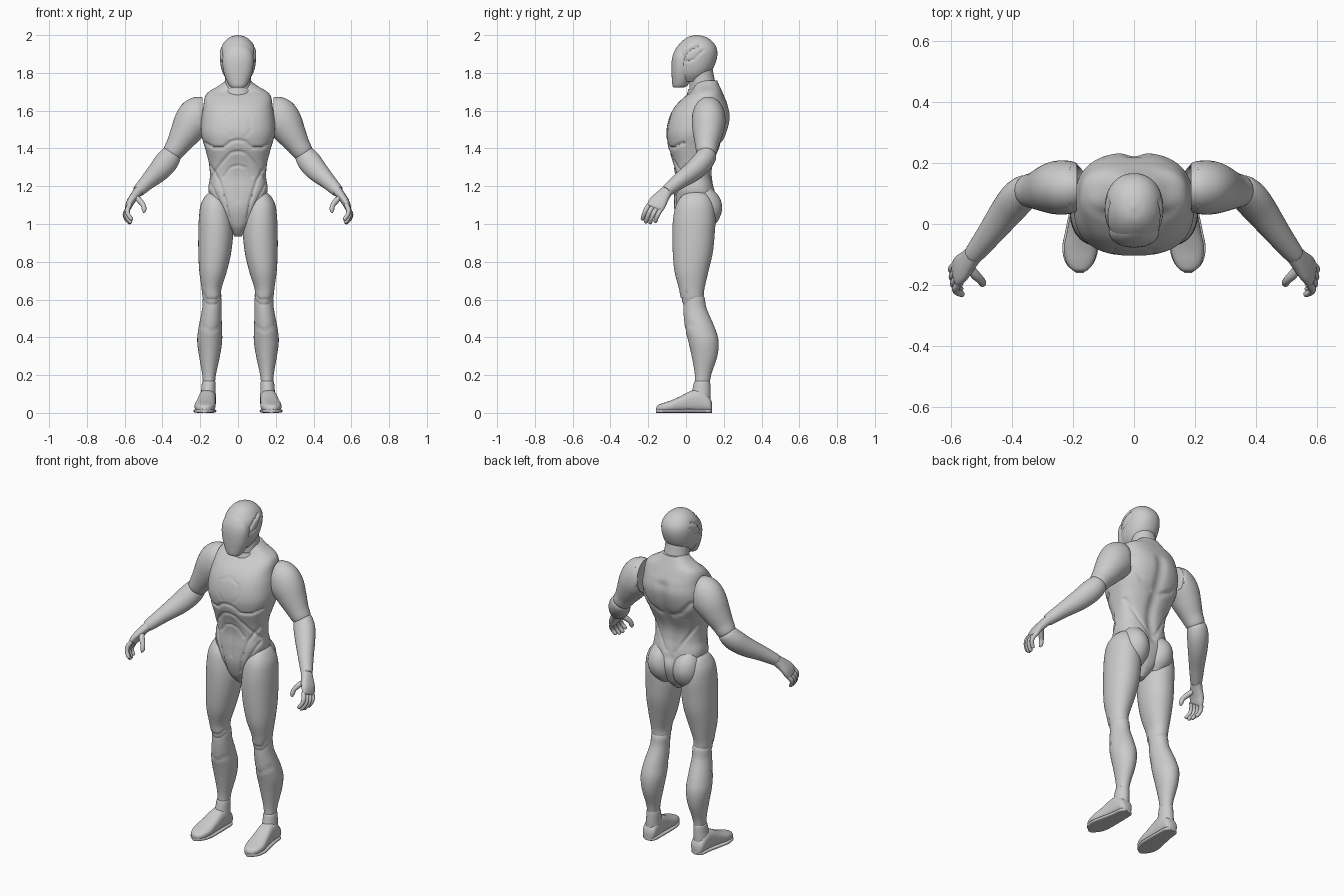
import bpy, bmesh, math
from mathutils import Vector, Matrix


def spline(secs, sub):
    """Catmull-Rom interpolation of section tuples."""
    out, last = [], len(secs) - 1
    for i in range(last):
        p0, p1, p2, p3 = (secs[min(max(i + k, 0), last)] for k in (-1, 0, 1, 2))
        for s in range(sub):
            t = s / sub
            out.append([0.5 * (2 * b + (c - a) * t + (2 * a - 5 * b + 4 * c - d) * t * t
                        + (3 * b - a - 3 * c + d) * t ** 3) for a, b, c, d in zip(p0, p1, p2, p3)])
    return out + [list(secs[-1])]


def line_dist(p, line):
    best = 9
    for a, b in zip(line, line[1:]):
        a, b = Vector(a), Vector(b)
        d = b - a
        t = min(max((p - a).dot(d) / d.length_squared, 0), 1)
        best = min(best, (p - a - d * t).length)
    return best


def loft(name, secs, axis=None, n=2.0, seg=32, sub=6, mirror=False, grooves=()):
    """Sections (x, y, z, a, b); axis 'z' = level rings, 'y' = upright rings, None = follow path."""
    rows = spline(secs, sub)
    bm = bmesh.new()
    rings = []
    for i, (x, y, z, a, b) in enumerate(rows):
        c = Vector((x, y, z))
        if axis == 'z':
            u, v = Vector((1, 0, 0)), Vector((0, 1, 0))
        elif axis == 'y':
            u, v = Vector((1, 0, 0)), Vector((0, 0, 1))
        else:
            t = (Vector(rows[min(i + 1, len(rows) - 1)][:3]) - Vector(rows[max(i - 1, 0)][:3])).normalized()
            v = Vector((0, 1, 0))
            v = (v - t * v.dot(t)).normalized()
            u = t.cross(v)
        ring = []
        for k in range(seg):
            th = 2 * math.pi * k / seg
            cs, sn = math.cos(th), math.sin(th)
            ring.append(bm.verts.new(c + u * max(a, .002) * math.copysign(abs(cs) ** (2 / n), cs)
                                     + v * max(b, .002) * math.copysign(abs(sn) ** (2 / n), sn)))
        rings.append(ring)
    for r, s in zip(rings, rings[1:]):
        for k in range(seg):
            bm.faces.new((r[k], r[(k + 1) % seg], s[(k + 1) % seg], s[k]))
    bm.faces.new(rings[0])
    bm.faces.new(rings[-1])
    bmesh.ops.recalc_face_normals(bm, faces=bm.faces)
    bm.normal_update()
    # carved lines: side 'front', 'back' or 'flank'
    moves = []
    for v in bm.verts:
        for side, width, depth, line in grooves:
            nr = v.normal.copy()
            facing = {'front': -nr.y, 'back': nr.y, 'flank': abs(nr.x)}[side]
            if facing > .25:
                p = Vector((v.co.y if side == 'flank' else abs(v.co.x), v.co.z))
                d = line_dist(p, line)
                if d < 3 * width:
                    moves.append((v, nr * -depth * math.exp(-(d / width) ** 2)))
    for v, m in moves:
        v.co += m
    me = bpy.data.meshes.new(name)
    bm.to_mesh(me)
    bm.free()
    ob = bpy.data.objects.new(name, me)
    bpy.context.collection.objects.link(ob)
    if mirror:
        ob.modifiers.new("Mirror", 'MIRROR').use_mirror_merge = False
    return ob


def levels(rows):
    """(z, half width, front y, back y) -> loft sections."""
    return [(0, (f + b) / 2, z, w, (b - f) / 2) for z, w, f, b in rows]


# Torso with pectoral, abdominal, hip and back lines
loft("torso", levels([
    (.935, .02, .01, .08), (.96, .035, -.015, .11), (1.0, .065, -.04, .14), (1.08, .112, -.062, .165),
    (1.17, .155, -.062, .155), (1.25, .149, -.058, .14), (1.32, .154, -.068, .145),
    (1.40, .174, -.092, .178), (1.48, .196, -.104, .215), (1.56, .194, -.09, .234),
    (1.62, .184, -.06, .225), (1.67, .176, -.012, .205), (1.70, .155, .025, .192),
    (1.73, .105, .04, .178), (1.76, .065, .05, .165)]), 'z', n=2.5, seg=128, sub=12, grooves=[
        ('front', .007, .008, [(0, 1.445), (.04, 1.435), (.075, 1.405), (.13, 1.405), (.18, 1.43)]),
        ('front', .007, .007, [(0, 1.385), (.04, 1.375), (.09, 1.32), (.13, 1.27), (.15, 1.24)]),
        ('front', .006, .005, [(0, 1.31), (.04, 1.30), (.075, 1.25)]),
        ('front', .007, .006, [(.15, 1.31), (.10, 1.23), (.065, 1.12), (.05, 1.03)]),
        ('front', .006, .005, [(.155, 1.23), (.11, 1.14), (.07, 1.05)]),
        ('front', .006, .004, [(0, 1.38), (0, 1.12)]),
        ('front', .005, .003, [(.035, 1.46), (.07, 1.5), (.06, 1.57), (0, 1.6)]),
        ('back', .03, .013, [(0, 1.15), (0, 1.6)]),
        ('back', .012, .007, [(.04, 1.42), (.10, 1.45), (.16, 1.52)]),
        ('back', .008, .006, [(.15, 1.36), (.09, 1.27), (.03, 1.18)])])

# Buttocks
loft("buttock", [(.085, .09, 1.19, .045, .045), (.085, .1, 1.14, .068, .078), (.083, .103, 1.08, .078, .088),
                 (.078, .095, 1.02, .07, .076), (.07, .085, .975, .035, .045)], 'z', mirror=True)

# Neck and collar
loft("neck", [(0, .105, 1.66, .09, .085), (0, .098, 1.70, .076, .08), (0, .085, 1.76, .07, .068),
              (0, .07, 1.86, .068, .065)], 'z')
loft("collar", [(0, .085, 1.655, .085, .08), (0, .088, 1.685, .085, .083), (0, .09, 1.715, .077, .077)], 'z')

# Head: skull and face mask
slit = [(-.03, 1.83), (-.015, 1.88), (.02, 1.92), (.07, 1.945)]
slit2 = [(.0, 1.86), (.04, 1.87), (.09, 1.92)]
loft("skull", levels([
    (1.755, .05, -.04, .085), (1.79, .076, -.06, .12), (1.83, .09, -.068, .147), (1.88, .096, -.068, .164),
    (1.92, .094, -.056, .165), (1.95, .082, -.036, .153), (1.975, .062, -.012, .13),
    (1.992, .036, .015, .10), (2.0, .004, .05, .062)]), 'z', n=2.15, seg=80, sub=9,
     grooves=[('flank', .006, .009, slit), ('flank', .005, .006, slit2)])
loft("face_mask", levels([
    (1.723, .036, -.066, -.01), (1.735, .048, -.072, .01), (1.77, .065, -.075, .025), (1.81, .077, -.077, .03),
    (1.86, .083, -.076, .035), (1.90, .078, -.068, .035), (1.935, .06, -.05, .035),
    (1.96, .03, -.028, .035)]), 'z', n=2.2, seg=48)

# Arms
loft("upper_arm", [
    (.186, .12, 1.572, .096, .076), (.196, .12, 1.571, .104, .083), (.22, .12, 1.563, .104, .088),
    (.25, .119, 1.527, .096, .088), (.283, .115, 1.475, .08, .078), (.32, .11, 1.417, .062, .062),
    (.348, .11, 1.375, .052, .052), (.358, .11, 1.36, .035, .035)], seg=40, mirror=True)
loft("forearm", [
    (.338, .128, 1.388, .034, .034), (.35, .115, 1.37, .053, .05), (.38, .087, 1.328, .062, .056),
    (.42, .038, 1.28, .057, .052), (.475, -.035, 1.227, .043, .042), (.522, -.095, 1.18, .033, .033),
    (.53, -.105, 1.172, .028, .028)], mirror=True)

# Hands: palm, thumb and four fingers
loft("palm", [(.518, -.09, 1.185, .026, .029), (.542, -.118, 1.155, .024, .036), (.567, -.145, 1.12, .021, .046),
              (.58, -.162, 1.092, .017, .046), (.583, -.168, 1.082, .01, .038)], n=2.4, mirror=True)
loft("thumb", [(.545, -.135, 1.15, .012, .014), (.522, -.165, 1.125, .015, .016), (.502, -.185, 1.1, .013, .013),
               (.497, -.195, 1.075, .012, .012), (.5, -.2, 1.06, .004, .004)], seg=16, sub=4, mirror=True)
spread = Vector((.22, .9, -.38))
for i, (label, ln) in enumerate(zip(("index", "middle", "ring", "little"), (.95, 1.03, .97, .8))):
    k = Vector((.578, -.163, 1.092)) + spread * (i - 1.5) * .023
    pts = [((0, 0, 0), .012), ((.015, -.018, -.03), .0125), ((.011, -.03, -.058), .011),
           ((-.006, -.038, -.083), .010), ((-.01, -.04, -.09), .004)]
    loft(label + "_finger", [(*(k + Vector(p) * ln), r, r) for p, r in pts], seg=16, sub=4, mirror=True)

# Legs
loft("thigh", [
    (.13, .05, 1.175, .012, .03), (.127, .05, 1.15, .045, .07), (.121, .047, 1.10, .077, .1),
    (.119, .044, 1.03, .088, .112), (.118, .04, .95, .092, .112), (.123, .036, .85, .087, .106),
    (.132, .029, .75, .073, .09), (.14, .03, .66, .053, .068), (.138, .032, .61, .049, .06),
    (.138, .03, .575, .036, .045)], 'z', n=2.1, seg=48, mirror=True,
     grooves=[('front', .006, .005, [(.085, .63), (.11, .6), (.17, .6), (.19, .64)])])
loft("shin", [
    (.138, .045, .65, .025, .03), (.137, .045, .61, .048, .053), (.139, .048, .55, .051, .062),
    (.147, .074, .45, .062, .079), (.15, .092, .38, .066, .08), (.151, .098, .3, .055, .068),
    (.153, .09, .2, .036, .043), (.155, .083, .12, .03, .039), (.156, .082, .07, .03, .04)],
    'z', seg=48, mirror=True,
    grooves=[('front', .006, .005, [(.09, .46), (.14, .43), (.2, .47)])])

# Feet: ankle cuff, shoe and sole
loft("ankle_cuff", [(.155, .086, .17, .031, .037), (.155, .085, .16, .036, .043), (.157, .08, .11, .039, .05),
                    (.16, .07, .06, .044, .06)], 'z', mirror=True)
loft("foot", [(cx, y, h / 2 + .006, w, h / 2) for y, cx, w, h in (
    (.138, .16, .02, .045), (.125, .16, .038, .075), (.08, .161, .044, .115), (.03, .164, .046, .112),
    (-.03, .17, .051, .082), (-.08, .175, .055, .06), (-.125, .177, .045, .045), (-.15, .177, .026, .034),
    (-.158, .177, .008, .02))], 'y', n=2.6, mirror=True)
loft("sole", [(cx, y, .01, w, .01) for y, cx, w in (
    (.137, .16, .018), (.12, .16, .04), (.06, .162, .046), (-.02, .17, .055), (-.08, .176, .059),
    (-.13, .178, .045), (-.16, .178, .012))], 'y', n=4, mirror=True)

for ob in bpy.context.collection.objects:
    ob.select_set(True)
    bpy.context.view_layer.objects.active = ob
bpy.ops.object.shade_smooth_by_angle(angle=math.radians(45))
